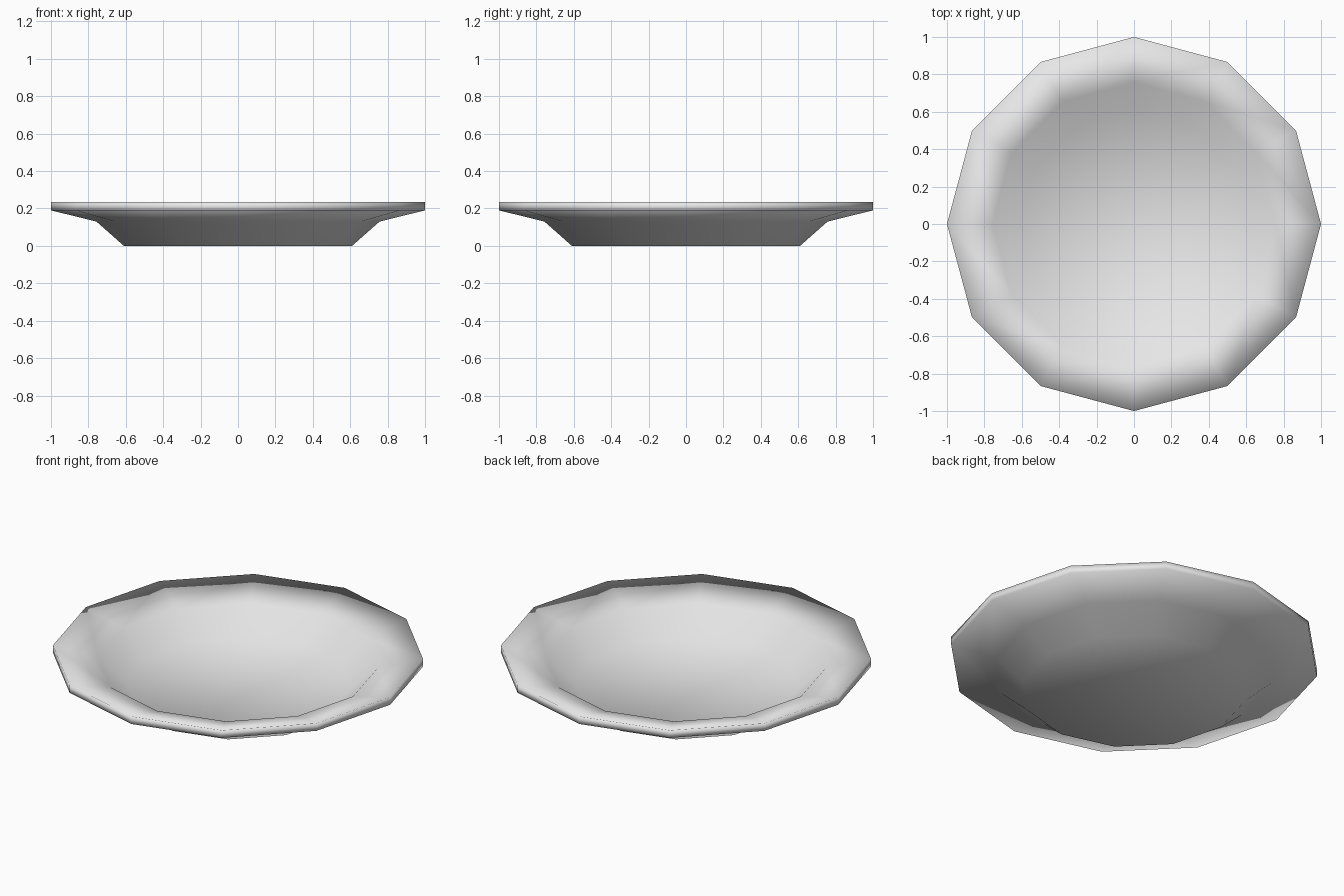
import bpy
import bmesh
from math import cos, sin, tau

cube = bpy.data.objects.get("Cube")
if cube:
    bpy.data.objects.remove(cube, do_unlink=True)

SIDES = 12
THICKNESS = 0.045

# One flat grey glaze
glaze = bpy.data.materials.new("pale_grey")
glaze.use_nodes = True
colour = (0.8, 0.8, 0.8, 1)
glaze.diffuse_color = colour
glaze.node_tree.nodes["Principled BSDF"].inputs["Base Color"].default_value = colour

# Half profile of the underside: foot, shoulder, outer rim
underside = [(0.61, 0), (0.757, 0.13), (1.0, 0.19)]
# The upper side follows it at the plate's thickness
upper_side = [(r, z + THICKNESS) for r, z in reversed(underside)]

bm = bmesh.new()


def ring(radius, z):
    return [bm.verts.new((radius * cos(tau * i / SIDES),
                          radius * sin(tau * i / SIDES), z))
            for i in range(SIDES)]


rings = [ring(r, z) for r, z in underside + upper_side]

# Bands of quads between neighbouring rings
for low, high in zip(rings, rings[1:]):
    for i in range(SIDES):
        j = (i + 1) % SIDES
        bm.faces.new((low[i], low[j], high[j], high[i]))

# Flat base and flat well
bm.faces.new(list(reversed(rings[0])))
bm.faces.new(rings[-1])

bmesh.ops.recalc_face_normals(bm, faces=bm.faces)
for face in bm.faces:
    face.smooth = True

mesh = bpy.data.meshes.new("plate")
bm.to_mesh(mesh)
bm.free()
mesh.materials.append(glaze)
plate = bpy.data.objects.new("plate", mesh)
bpy.context.collection.objects.link(plate)
